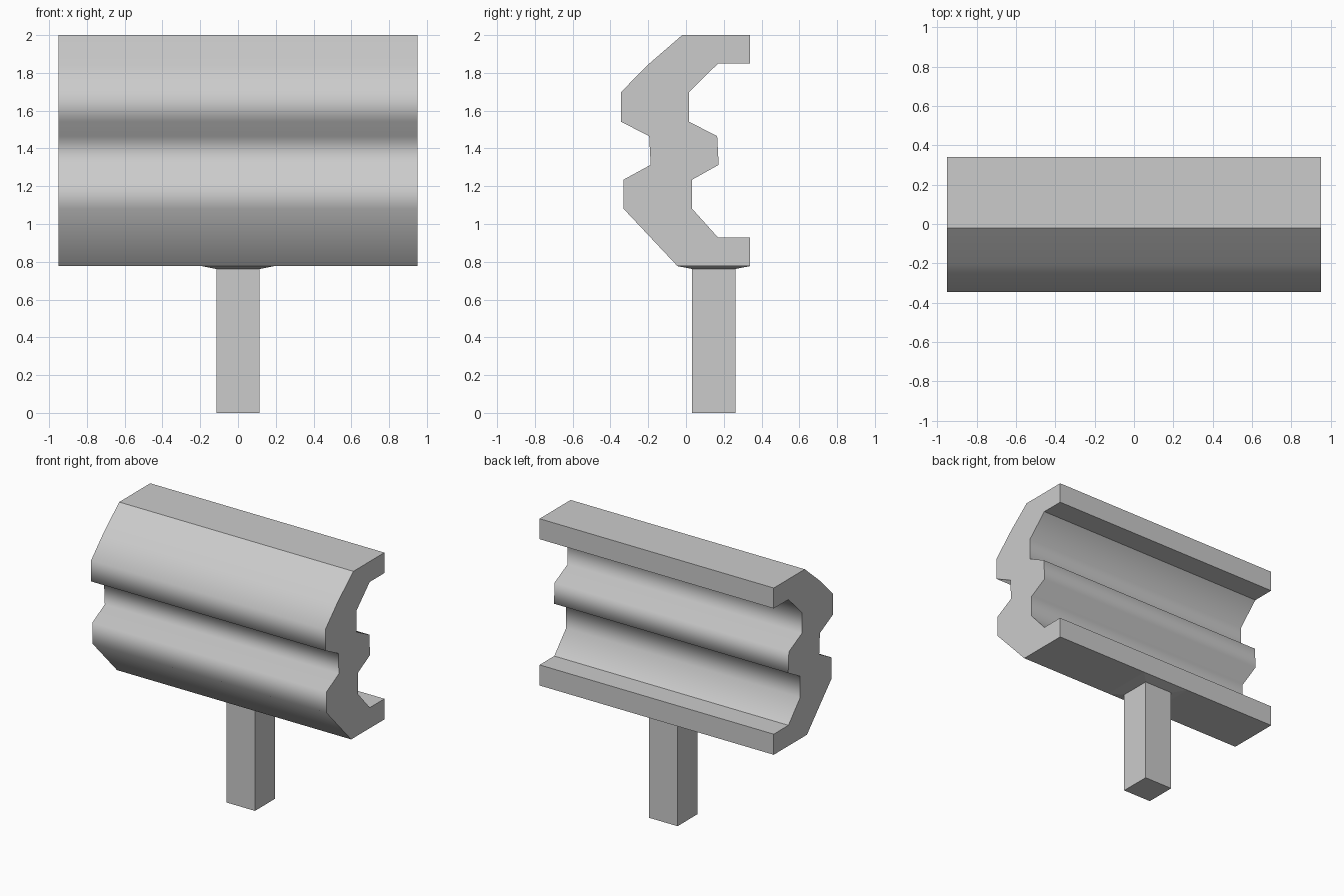
import bpy, bmesh

if "Cube" in bpy.data.objects:
    bpy.data.objects.remove(bpy.data.objects["Cube"])

def make_object(name, bm):
    bmesh.ops.recalc_face_normals(bm, faces=bm.faces[:])
    mesh = bpy.data.meshes.new(name)
    bm.to_mesh(mesh)
    bm.free()
    obj = bpy.data.objects.new(name, mesh)
    bpy.context.collection.objects.link(obj)
    return obj

def loft(rings, smooth=()):
    """Bridge matching point rings and cap both ends; smooth lists the rounded side strips."""
    bm = bmesh.new()
    loops = [[bm.verts.new(p) for p in ring] for ring in rings]
    n = len(loops[0])
    for a, b in zip(loops, loops[1:]):
        for i in range(n):
            j = (i + 1) % n
            face = bm.faces.new((a[i], a[j], b[j], b[i]))
            face.smooth = i in smooth
    bm.faces.new(loops[0][::-1])
    bm.faces.new(loops[-1])
    return bm

# Folded panel: (y, z) cross-section swept along x
back = [(0.17, 1.85), (0.015, 1.697), (0.015, 1.542), (0.165, 1.465),
        (0.173, 1.313), (0.033, 1.235), (0.033, 1.08), (0.17, 0.928)]
lower_lip = [(0.34, 0.928), (0.34, 0.777)]
front = [(-0.045, 0.777), (-0.33, 1.08), (-0.33, 1.235), (-0.187, 1.313),
         (-0.195, 1.465), (-0.345, 1.542), (-0.345, 1.697), (-0.205, 1.84),
         (-0.02, 2.0)]
upper_lip = [(0.34, 2.0), (0.34, 1.85)]
profile = back + lower_lip + front + upper_lip
start = len(back) + len(lower_lip)
rounded = set(range(len(back) - 1)) | set(range(start, start + len(front) - 1))
panel = [[(x, y, z) for y, z in profile] for x in (-0.95, 0.95)]
make_object("folded_panel", loft(panel, rounded))

# Square post with a shallow flare under the panel
def square(half, z):
    cy = 0.147
    return [(-half, cy - half, z), (half, cy - half, z),
            (half, cy + half, z), (-half, cy + half, z)]

make_object("post", loft([square(0.115, 0), square(0.115, 0.762), square(0.192, 0.777)]))
